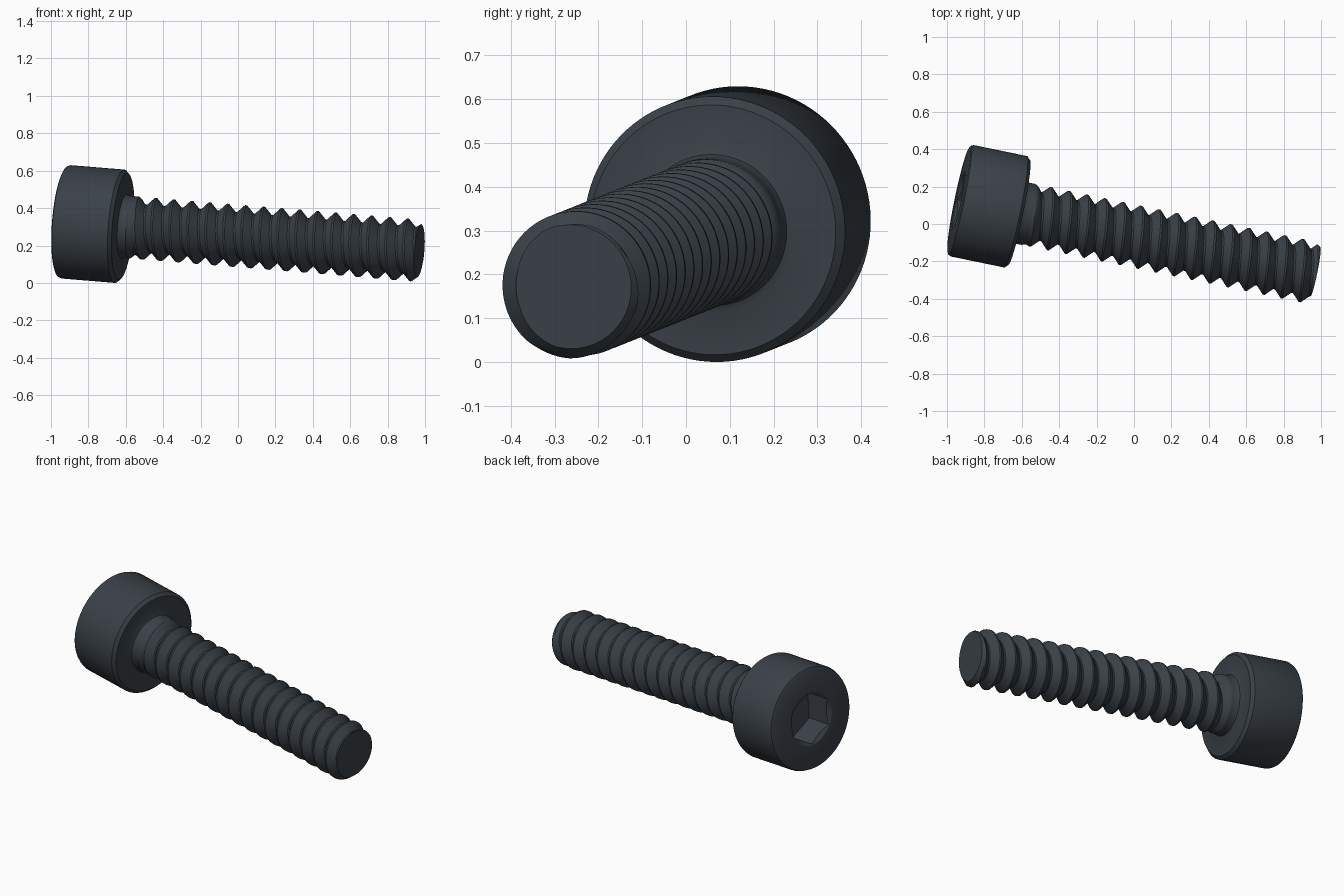
import bpy, bmesh, math
from mathutils import Vector, Matrix

cube = bpy.data.objects.get("Cube")
if cube:
    bpy.data.objects.remove(cube, do_unlink=True)

# Main dimensions, measured along the tilted bolt axis from the socket face
SEG = 96
HEAD_R, HEAD_LEN = 0.304, 0.33
SHANK_R, NECK_END, TIP = 0.167, 0.38, 1.951
PITCH, DEPTH = 0.0985, 0.04
SOCKET_R, SOCKET_DEPTH = 0.152, 0.16

# Local Z runs from head to tip, local X points up
axis = Vector((0.976, -0.201, -0.08)).normalized()
up = (Vector((0, 0, 1)) - axis * axis.z).normalized()
frame = Matrix((up, axis.cross(up), axis)).transposed().to_4x4()
frame.translation = (-0.937, 0.128, 0.328)

steel = bpy.data.materials.new("dark_steel")
steel.use_nodes = True
color = (0.042, 0.053, 0.064, 1)
steel.diffuse_color = color
bsdf = steel.node_tree.nodes["Principled BSDF"]
bsdf.inputs["Base Color"].default_value = color
bsdf.inputs["Roughness"].default_value = 0.5


def polar(r, a, s):
    return (r * math.cos(a), r * math.sin(a), s)


def finish(bm, name):
    bmesh.ops.remove_doubles(bm, verts=bm.verts, dist=1e-5)
    bmesh.ops.dissolve_degenerate(bm, edges=bm.edges, dist=1e-5)
    bmesh.ops.holes_fill(bm, edges=[e for e in bm.edges if e.is_boundary], sides=0)
    bmesh.ops.recalc_face_normals(bm, faces=bm.faces)
    mesh = bpy.data.meshes.new(name)
    bm.to_mesh(mesh)
    bm.free()
    mesh.materials.append(steel)
    obj = bpy.data.objects.new(name, mesh)
    bpy.context.collection.objects.link(obj)
    obj.matrix_world = frame
    bpy.ops.object.select_all(action='DESELECT')
    obj.select_set(True)
    bpy.context.view_layer.objects.active = obj
    bpy.ops.object.shade_smooth_by_angle(angle=math.radians(28))
    return obj


def hex_radius(a):
    sixth = math.pi / 3
    return SOCKET_R * math.cos(sixth / 2) / math.cos(a % sixth - sixth / 2)


# Head: lathed rings, running from the hex socket floor outward to the neck
def build_head():
    bm = bmesh.new()
    angles = [2 * math.pi * i / SEG for i in range(SEG)]
    rim = SOCKET_R + 0.004
    rings = [
        [polar(hex_radius(a), a, SOCKET_DEPTH) for a in angles],
        [polar(hex_radius(a), a, (rim - hex_radius(a)) * 0.6) for a in angles],
    ]
    profile = [(rim, 0), (HEAD_R - 0.02, 0), (HEAD_R - 0.006, 0.006), (HEAD_R, 0.02),
               (HEAD_R, HEAD_LEN - 0.018), (HEAD_R - 0.018, HEAD_LEN),
               (SHANK_R + 0.02, HEAD_LEN), (SHANK_R + 0.006, HEAD_LEN + 0.006),
               (SHANK_R, HEAD_LEN + 0.02), (SHANK_R, NECK_END)]
    rings += [[polar(r, a, s) for a in angles] for r, s in profile]
    rows = [[bm.verts.new(p) for p in ring] for ring in rings]
    for low, high in zip(rows, rows[1:]):
        for i in range(SEG):
            j = (i + 1) % SEG
            bm.faces.new((low[i], low[j], high[j], high[i]))
    return finish(bm, "socket_head")


# Thread depth within one turn: narrow crest, straight flanks, narrow root
def groove(phase):
    if phase < 0.1:
        return 0
    if phase <= 0.5:
        return (phase - 0.1) / 0.4
    if phase <= 0.6:
        return 1
    return (1 - phase) / 0.4


# Shank: grid of rows that follow the right-handed helix, clamped at both ends
def build_shank():
    bm = bmesh.new()
    per_turn = 10
    first = int(NECK_END / PITCH - 2) * per_turn
    last = int(TIP / PITCH + 2) * per_turn
    columns = []
    for i in range(SEG + 1):
        turn = i / SEG
        column = []
        for k in range(first, last + 1):
            s = min(max((k / per_turn + turn) * PITCH, NECK_END), TIP)
            phase = round((s / PITCH - turn) % 1, 6) % 1
            fade = min(1, (s - NECK_END) / 0.05)
            r = SHANK_R - DEPTH * fade * groove(phase)
            r = min(r, 0.142 + (TIP - s) * 0.8)
            column.append(bm.verts.new(polar(r, 2 * math.pi * turn, s)))
        columns.append(column)
    for a, b in zip(columns, columns[1:]):
        for k in range(len(a) - 1):
            bm.faces.new((a[k], b[k], b[k + 1], a[k + 1]))
    return finish(bm, "threaded_shank")


build_head()
build_shank()
